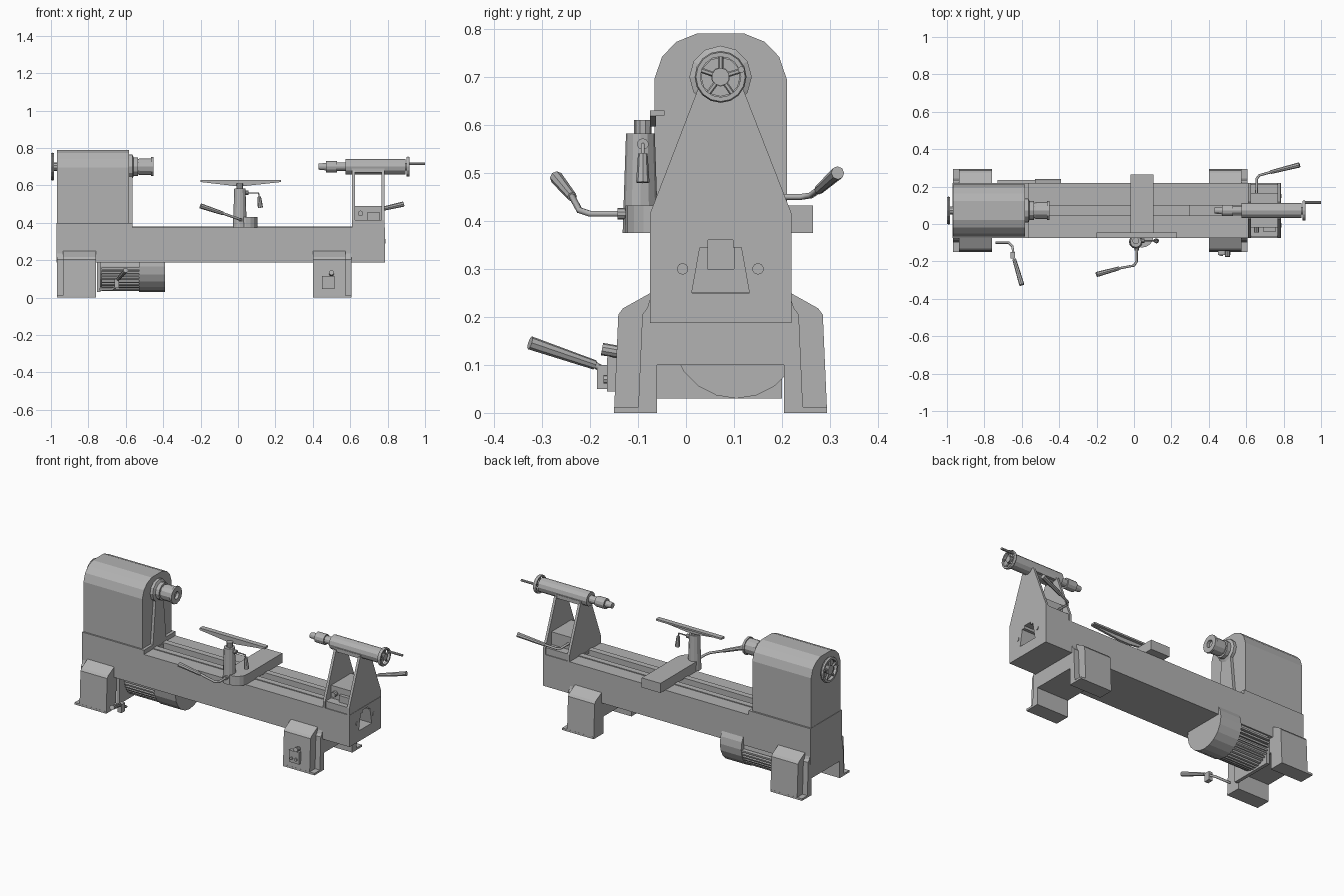
import bpy, bmesh, math
from mathutils import Vector

if "Cube" in bpy.data.objects:
    bpy.data.objects.remove(bpy.data.objects["Cube"])

GREY = (0.45, 0.45, 0.45, 1)
mat = bpy.data.materials.new("machine grey")
mat.use_nodes = True
mat.diffuse_color = GREY
mat.node_tree.nodes["Principled BSDF"].inputs["Base Color"].default_value = GREY

AXIS_Y, AXIS_Z = 0.072, 0.70


def finish(name, bm):
    bmesh.ops.recalc_face_normals(bm, faces=bm.faces)
    mesh = bpy.data.meshes.new(name)
    bm.to_mesh(mesh)
    bm.free()
    mesh.materials.append(mat)
    obj = bpy.data.objects.new(name, mesh)
    bpy.context.collection.objects.link(obj)
    return obj


def prism(name, pts, x0, x1):
    """Extrude a (y, z) outline along x."""
    bm = bmesh.new()
    face = bm.faces.new([bm.verts.new((x0, y, z)) for y, z in pts])
    new = bmesh.ops.extrude_face_region(bm, geom=[face])["geom"]
    bmesh.ops.translate(bm, vec=(x1 - x0, 0, 0), verts=[v for v in new if isinstance(v, bmesh.types.BMVert)])
    return finish(name, bm)


def box(name, x0, x1, y0, y1, z0, z1):
    return prism(name, [(y0, z0), (y1, z0), (y1, z1), (y0, z1)], x0, x1)


def rod(name, a, b, r, r2=None, sides=10):
    a, b = Vector(a), Vector(b)
    bm = bmesh.new()
    bmesh.ops.create_cone(bm, cap_ends=True, segments=sides, radius1=r,
                          radius2=r if r2 is None else r2, depth=(b - a).length)
    turn = (b - a).to_track_quat('Z', 'Y').to_matrix().to_4x4()
    bmesh.ops.transform(bm, matrix=turn, verts=bm.verts)
    bmesh.ops.translate(bm, vec=(a + b) / 2, verts=bm.verts)
    return finish(name, bm)


def turned(name, profile, y, z, sides=16):
    """Spin an (x, radius) outline about an axis along x."""
    bm = bmesh.new()
    rings = []
    for x, r in profile:
        rings.append([bm.verts.new((x, y + r * math.cos(i * math.tau / sides),
                                    z + r * math.sin(i * math.tau / sides))) for i in range(sides)])
    for p, q in zip(rings, rings[1:]):
        for i in range(sides):
            j = (i + 1) % sides
            bm.faces.new((p[i], p[j], q[j], q[i]))
    bm.faces.new(rings[0])
    bm.faces.new(rings[-1])
    return finish(name, bm)


def lever(name, path, grip_end, r=0.007):
    """Bent bar with a thicker grip on its last leg."""
    curve = bpy.data.curves.new(name + "_bar", 'CURVE')
    curve.dimensions = '3D'
    curve.bevel_depth, curve.bevel_resolution, curve.use_fill_caps = r, 1, True
    spline = curve.splines.new('POLY')
    spline.points.add(len(path) - 1)
    for pt, co in zip(spline.points, path):
        pt.co = (*co, 1)
    curve.materials.append(mat)
    bpy.context.collection.objects.link(bpy.data.objects.new(name + "_bar", curve))
    rod(name + "_grip", path[-1], grip_end, 0.01, 0.014, 8)


def cut(obj, cutter):
    cutter.hide_render = True
    cutter.hide_set(True)
    mod = obj.modifiers.new("cut", 'BOOLEAN')
    mod.operation, mod.object, mod.solver = 'DIFFERENCE', cutter, 'EXACT'


def wheel(name, x0, x1, r, spokes):
    """Rim, hub and spokes of a handwheel."""
    w = r * 0.78
    rim = turned(name + "_rim", [(x0, w), (x0, r * 0.95), ((x0 + x1) / 2, r), (x1, r * 0.95), (x1, w)], AXIS_Y, AXIS_Z)
    bm = bmesh.new()
    bm.from_mesh(rim.data)
    bmesh.ops.delete(bm, geom=[f for f in bm.faces if len(f.verts) > 4], context='FACES_ONLY')
    edges = [e for e in bm.edges if e.is_boundary]
    bmesh.ops.bridge_loops(bm, edges=edges)
    bmesh.ops.recalc_face_normals(bm, faces=bm.faces)
    bm.to_mesh(rim.data)
    bm.free()
    xm = (x0 + x1) / 2
    for i in range(spokes):
        a = math.tau * i / spokes + 0.3
        rod(name + "_spoke", (xm, AXIS_Y, AXIS_Z),
            (xm, AXIS_Y + r * 0.85 * math.cos(a), AXIS_Z + r * 0.85 * math.sin(a)), r * 0.1, sides=6)
    rod(name + "_hub", (x0, AXIS_Y, AXIS_Z), (x1, AXIS_Y, AXIS_Z), r * 0.35)


# Bed with slot, hollow core and end bolts
bed = box("bed", -0.97, 0.785, -0.075, 0.22, 0.187, 0.375)
cut(bed, box("slot_cutter", -0.56, 0.605, 0.045, 0.1, 0.3, 0.4))
half = [(0.06, 0.25), (0.043, 0.345), (0.026, 0.345), (0.026, 0.36)]
core = [(AXIS_Y + d, z) for d, z in half] + [(AXIS_Y - d, z) for d, z in reversed(half)]
cut(bed, prism("core_cutter", core, 0.3, 0.8))
for y in (0.01, 0.1):
    box("bed_way", -0.565, 0.61, y, y + 0.035, 0.37, 0.38)
for y in (-0.007, 0.15):
    rod("end_bolt", (0.78, y, 0.3), (0.789, y, 0.3), 0.012)

# Feet: deep box, shallower outer plate, base flange
def foot_outline(reach):
    side = [(-0.06, 0), (-reach, 0), (-reach + 0.009, 0.205), (-reach + 0.019, 0.218), (-0.07, 0.252)]
    return ([(0.072 + (-0.132), 0.1)] + side + [(0.144 - y, z) for y, z in reversed(side)] + [(0.204, 0.1)])

for name, s, inner, mid, outer in (("left", -1, 0.76, 0.935, 0.967), ("right", 1, 0.4, 0.575, 0.607)):
    prism(name + "_foot", foot_outline(0.15), s * inner, s * mid)
    prism(name + "_foot_plate", foot_outline(0.1), s * mid, s * outer)
    for y0, y1 in ((-0.15, -0.06), (0.204, 0.294)):
        box(name + "_foot_flange", s * inner, s * outer, y0, y1, 0, 0.012)

# Motor under the bed with cooling ribs
MY, MZ = 0.105, 0.165
turned("motor_end_bell", [(-0.53, 0.135), (-0.39, 0.135)], MY, MZ, 20)
turned("motor_body", [(-0.735, 0.11), (-0.53, 0.11)], MY, MZ, 20)
for i in range(20):
    a = math.pi + math.pi * (i + 0.5) / 20
    c, s = math.cos(a), math.sin(a)
    ring = [(r * c - w * s + MY, r * s + w * c + MZ) for r, w in
            ((0.105, -0.005), (0.13, -0.005), (0.13, 0.005), (0.105, 0.005))]
    prism("motor_rib", ring, -0.73, -0.53)
box("motor_bracket", -0.755, -0.735, -0.06, 0.2, 0.03, 0.19)

# Belt tension lever
lever("tension_lever", [(-0.74, -0.1, 0.045), (-0.67, -0.1, 0.045), (-0.65, -0.12, 0.06), (-0.64, -0.19, 0.1)],
      (-0.6, -0.325, 0.146))
box("tension_pivot", -0.66, -0.635, -0.185, -0.15, 0.05, 0.1)

# Headstock
box("headstock_base", -0.97, -0.565, -0.075, 0.22, 0.37, 0.4)
half = [(0.138, 0.395), (0.138, 0.695), (0.122, 0.742), (0.092, 0.773), (0.05, 0.79)]
prism("headstock", [(AXIS_Y + d, z) for d, z in half] + [(AXIS_Y - d, z) for d, z in reversed(half)], -0.968, -0.582)
prism("headstock_gusset", [(0.01, 0.395), (0.134, 0.395), (0.105, 0.68), (0.039, 0.68)], -0.585, -0.565)
turned("spindle", [(-0.585, 0.065), (-0.565, 0.065), (-0.558, 0.05), (-0.535, 0.05), (-0.535, 0.04),
                   (-0.525, 0.045), (-0.465, 0.045), (-0.465, 0.051), (-0.453, 0.051), (-0.453, 0.022),
                   (-0.47, 0.022)], AXIS_Y, AXIS_Z, 12)
wheel("headstock_wheel", -1.0, -0.983, 0.075, 5)
rod("headstock_shaft", (-0.99, AXIS_Y, AXIS_Z), (-0.96, AXIS_Y, AXIS_Z), 0.022)

# Tailstock: two gables, lower block, barrel and quill
gable = [(-0.075, 0.37), (-0.075, 0.415), (0.027, 0.68), (0.117, 0.68), (0.22, 0.415), (0.22, 0.37)]
for x in (0.61, 0.768):
    prism("tailstock_gable", gable, x, x + 0.015)
box("tailstock_block", 0.62, 0.77, -0.02, 0.165, 0.37, 0.49)
box("tailstock_floor", 0.62, 0.77, -0.07, 0.215, 0.37, 0.415)
box("tailstock_latch", 0.69, 0.76, -0.04, -0.02, 0.415, 0.455)
rod("tailstock_knob", (0.655, -0.045, 0.45), (0.655, -0.01, 0.45), 0.015)
box("tailstock_cap", 0.61, 0.783, 0.032, 0.112, 0.668, 0.69)
turned("tailstock_barrel", [(0.43, 0.016), (0.47, 0.02), (0.47, 0.03), (0.53, 0.03), (0.53, 0.022), (0.575, 0.022),
                            (0.575, 0.041), (0.895, 0.041), (0.895, 0.02), (0.91, 0.02)], AXIS_Y, AXIS_Z, 12)
wheel("tailstock_wheel", 0.9, 0.918, 0.054, 5)
rod("tailstock_crank", (0.905, 0.115, 0.715), (1.0, 0.115, 0.715), 0.007, sides=8)
lever("tailstock_lever", [(0.655, 0.0, 0.45), (0.655, 0.24, 0.45), (0.67, 0.26, 0.453), (0.73, 0.277, 0.465)],
      (0.885, 0.316, 0.5))

# Tool rest carriage, post and rest
box("carriage", -0.018, 0.105, -0.06, 0.265, 0.375, 0.432)
rod("carriage_nose", (0.043, -0.065, 0.375), (0.043, -0.065, 0.432), 0.061, sides=16)
rod("post", (0.01, -0.095, 0.375), (0.01, -0.095, 0.582), 0.037, 0.03, 12)
rod("post_stem", (0.01, -0.09, 0.58), (0.01, -0.09, 0.61), 0.018)
bm = bmesh.new()
web = [(-0.2, 0.627), (-0.2, 0.618), (-0.02, 0.597), (0.04, 0.597), (0.23, 0.618), (0.23, 0.627)]
front, back = ([bm.verts.new((x, y, z)) for x, z in web] for y in (-0.075, -0.062))
bm.faces.new(front)
bm.faces.new(back)
for i in range(len(web)):
    j = (i + 1) % len(web)
    bm.faces.new((front[i], front[j], back[j], back[i]))
finish("rest_web", bm)
box("rest_top", -0.2, 0.23, -0.075, -0.045, 0.62, 0.63)
rod("carriage_lever_boss", (0.015, -0.143, 0.415), (0.015, -0.11, 0.415), 0.012)
lever("carriage_lever", [(0.015, -0.12, 0.415), (0.015, -0.2, 0.415), (0.0, -0.222, 0.422), (-0.08, -0.237, 0.45)],
      (-0.2, -0.27, 0.49))
rod("post_clamp", (0.03, -0.09, 0.56), (0.055, -0.09, 0.56), 0.012)
lever("post_lever", [(0.04, -0.09, 0.56), (0.11, -0.09, 0.56), (0.113, -0.09, 0.54)], (0.12, -0.09, 0.48), 0.004)

# Control switch on the right foot
box("switch_box", 0.45, 0.515, -0.165, -0.14, 0.045, 0.115)
for x in (0.467, 0.497):
    rod("switch_button", (x, -0.172, 0.07), (x, -0.16, 0.07), 0.009, sides=8)
rod("switch_knob", (0.5, -0.175, 0.133), (0.5, -0.13, 0.125), 0.013)
